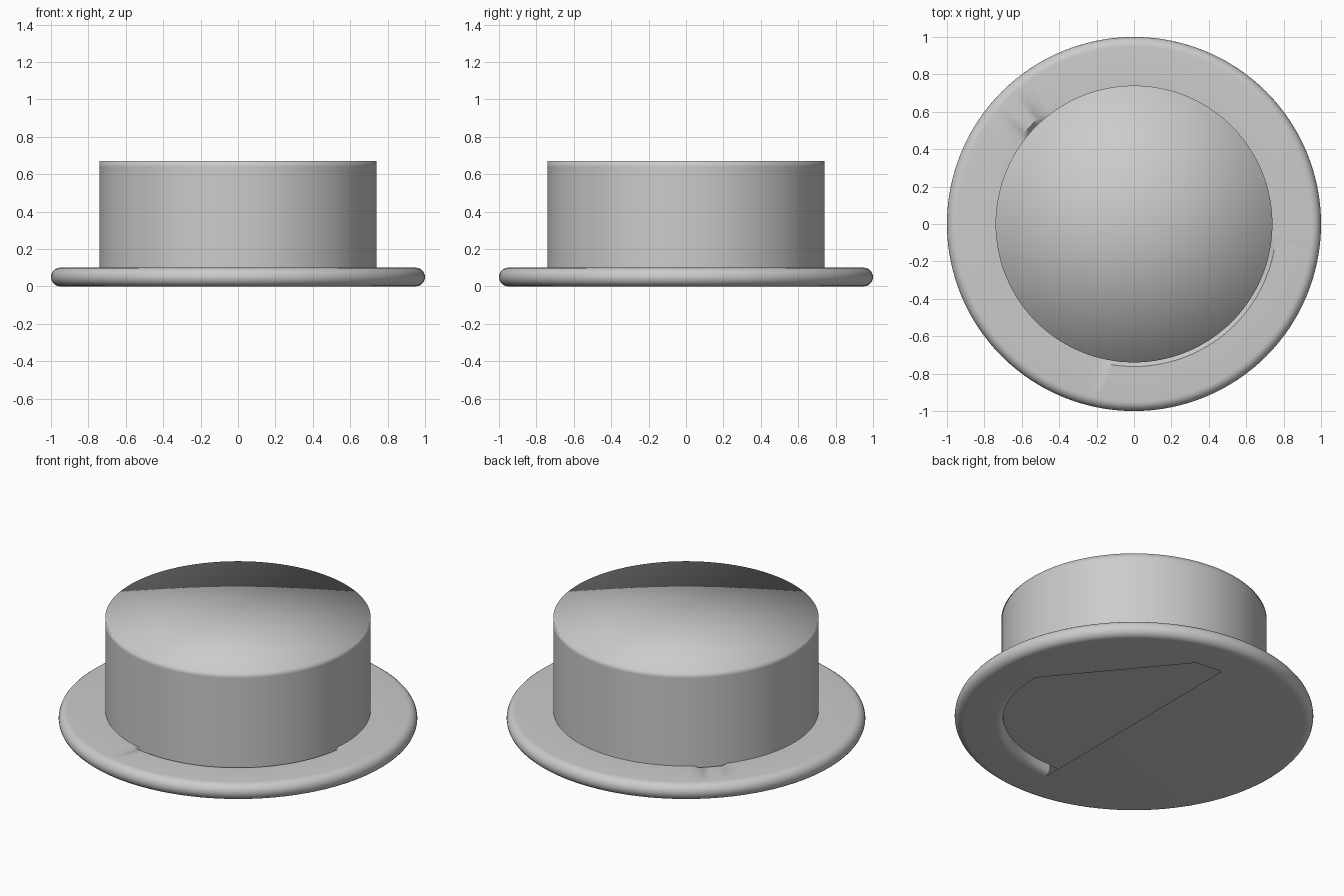
import bpy, bmesh, math
from math import cos, sin, pi, radians

if "Cube" in bpy.data.objects:
    bpy.data.objects.remove(bpy.data.objects["Cube"])

N = 128


def finish(bm, name, by_angle=True):
    bmesh.ops.remove_doubles(bm, verts=bm.verts, dist=1e-5)
    me = bpy.data.meshes.new(name)
    bm.to_mesh(me)
    bm.free()
    ob = bpy.data.objects.new(name, me)
    bpy.context.collection.objects.link(ob)
    bpy.context.view_layer.objects.active = ob
    ob.select_set(True)
    if by_angle:
        bpy.ops.object.shade_smooth_by_angle(angle=radians(35))
    else:
        bpy.ops.object.shade_smooth()
    ob.select_set(False)
    return ob


def lathe(bm, profile, a0=0.0, a1=2 * pi, steps=N, tweak=None):
    """Sweep (r, z) points around z between two angles."""
    rows = []
    for i in range(steps + 1):
        a = a0 + (a1 - a0) * i / steps
        pts = [tweak(r, z, a) if tweak else (r, z) for r, z in profile]
        rows.append([bm.verts.new((r * cos(a), r * sin(a), z)) for r, z in pts])
    for p, q in zip(rows, rows[1:]):
        for j in range(len(profile) - 1):
            bm.faces.new((p[j], q[j], q[j + 1], p[j + 1]))


def arc(r, a0, a1, steps):
    return [(r * cos(a0 + (a1 - a0) * i / steps), r * sin(a0 + (a1 - a0) * i / steps))
            for i in range(steps + 1)]


def groove(r, z, a):
    # short shallow gaps where the flange meets the body
    d = math.degrees(a) % 360
    if r < 0.75 and (258 < d < 352 or 130 < d < 143):
        return r, z - 0.03
    return r, z


# Flange: rounded rim and top face
bm = bmesh.new()
rim = [(0.95 + 0.05 * cos(t), 0.05 + 0.05 * sin(t))
       for t in [-pi / 2 + pi * i / 12 for i in range(13)]]
lathe(bm, rim + [(0.762, 0.1), (0.735, 0.1)], tweak=groove)

# Underside sheet with an opening on its right half
left = arc(0.95, pi / 2, 3 * pi / 2, N // 2)
right = arc(0.95, -pi / 2, pi / 2, N // 2) + [(0, 0.76), (0.17, 0.745)] \
    + arc(0.765, radians(2), -pi / 2, 32)
for outline in (left, right):
    f = bm.faces.new([bm.verts.new((x, y, 0)) for x, y in outline])
    f.normal_update()
    if f.normal.z > 0:
        f.normal_flip()
finish(bm, "flange")

# Rounded inner lip and floor seen through the opening
bm = bmesh.new()
lip = [(0.765 - 0.035 * sin(t), 0.035 - 0.035 * cos(t))
       for t in [pi / 2 * i / 6 for i in range(7)]] + [(0.73, 0.06)]
lathe(bm, lip, -pi / 2, radians(2), 32)
finish(bm, "inner_lip")
bm = bmesh.new()
f = bm.faces.new([bm.verts.new((x, y, 0.06)) for x, y in arc(0.738, 0, 2 * pi, N)[:-1]])
f.normal_flip()
finish(bm, "body_floor")

# Cylindrical body
bm = bmesh.new()
lathe(bm, [(0.74, 0.06), (0.74, 0.64)])
finish(bm, "body")

# Flat cap, softly shaded over its edge
bm = bmesh.new()
lathe(bm, [(0.74, 0.64), (0.74, 0.67)])
ring = [bm.verts.new((x, y, 0.67)) for x, y in arc(0.74, 0, 2 * pi, N)[:-1]]
mid = bm.verts.new((0, 0, 0.67))
for i in range(N):
    bm.faces.new((mid, ring[i], ring[(i + 1) % N]))
finish(bm, "cap", by_angle=False)
